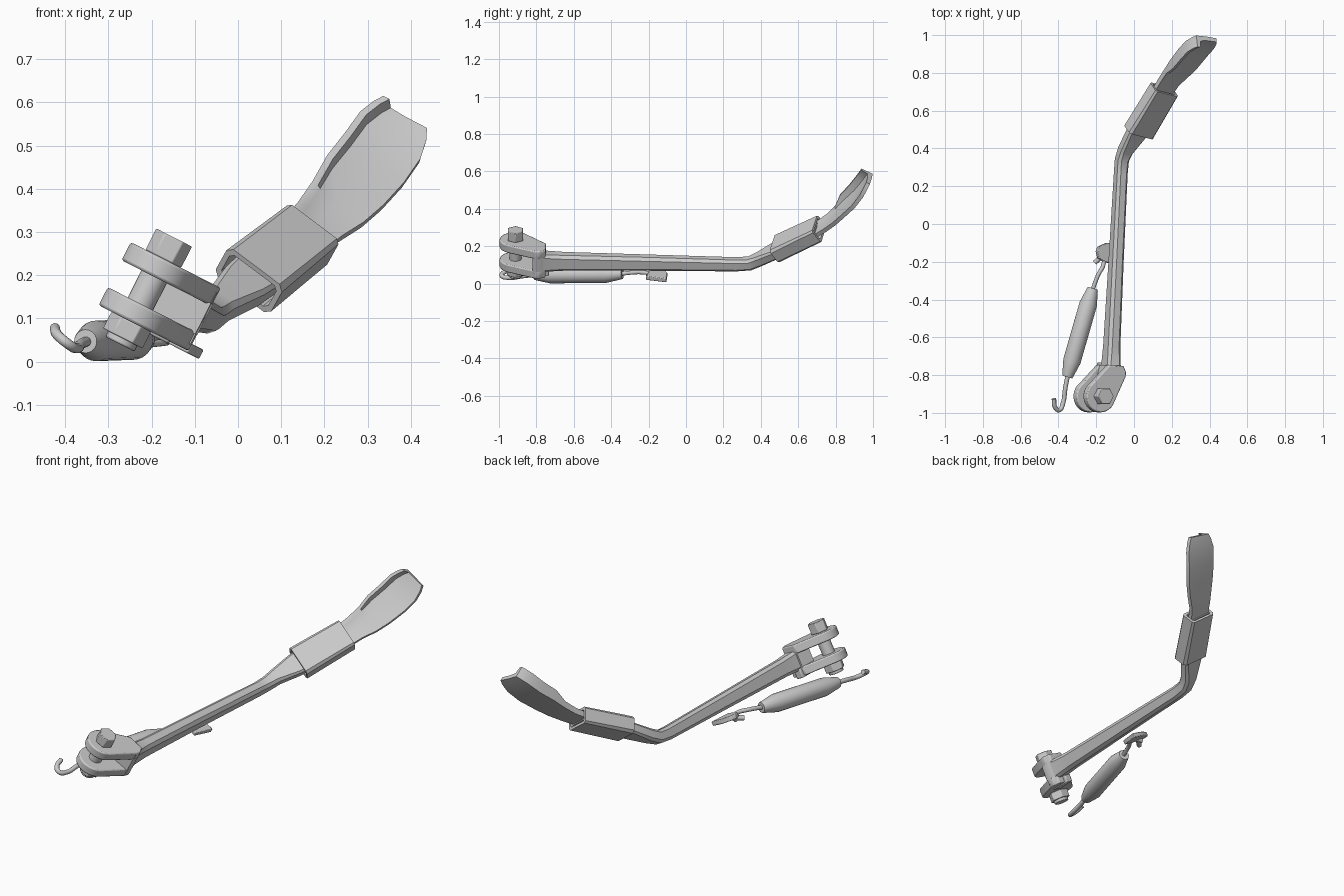
import bpy, bmesh, math
from mathutils import Vector, Matrix

if "Cube" in bpy.data.objects:
    bpy.data.objects.remove(bpy.data.objects["Cube"])

TILT = math.radians(27)
U = Vector((math.cos(TILT), 0, -math.sin(TILT)))   # across the hinge
W = Vector((math.sin(TILT), 0, math.cos(TILT)))    # along the bolt
V = Vector((0, 1, 0))
HINGE = Vector((-0.21, -0.912, 0.165))
FLAT = Vector((0.79, -0.2, -0.60)).normalized()    # width of the foot


def finish(name, bm, angle=35, bevel=0):
    bmesh.ops.recalc_face_normals(bm, faces=bm.faces)
    me = bpy.data.meshes.new(name)
    bm.to_mesh(me)
    bm.free()
    ob = bpy.data.objects.new(name, me)
    bpy.context.collection.objects.link(ob)
    if bevel:
        m = ob.modifiers.new("bevel", 'BEVEL')
        m.width, m.segments, m.limit_method = bevel, 2, 'ANGLE'
    bpy.ops.object.select_all(action='DESELECT')
    bpy.context.view_layer.objects.active = ob
    ob.select_set(True)
    bpy.ops.object.shade_smooth_by_angle(angle=math.radians(angle))
    return ob


def chamfer_rect(a, b, c):
    return [(a, -b + c), (a, b - c), (a - c, b), (-a + c, b),
            (-a, b - c), (-a, -b + c), (-a + c, -b), (a - c, -b)]


def circle(r, n):
    return [(r * math.cos(2 * math.pi * i / n), r * math.sin(2 * math.pi * i / n)) for i in range(n)]


def loft(name, stations, closed=False, tangent=None, angle=35):
    """Stations are (centre, width direction, 2D section)."""
    bm = bmesh.new()
    cs = [Vector(s[0]) for s in stations]
    rings = []
    for i, (c, w, pts) in enumerate(stations):
        t = (tangent or cs[min(i + 1, len(cs) - 1)] - cs[max(i - 1, 0)]).normalized()
        w = (w - t * w.dot(t)).normalized()
        n = w.cross(t)
        rings.append([bm.verts.new(cs[i] + w * p + n * q) for p, q in pts])
    k = len(rings[0])
    for a, b in list(zip(rings, rings[1:])) + ([(rings[-1], rings[0])] if closed else []):
        for j in range(k):
            bm.faces.new((a[j], a[(j + 1) % k], b[(j + 1) % k], b[j]))
    if not closed:
        bm.faces.new(rings[0])
        bm.faces.new(rings[-1])
    return finish(name, bm, angle)


def plate(name, outline, w0, w1, bevel=0, origin=HINGE):
    """Outline in the hinge plane, extruded along the bolt."""
    bm = bmesh.new()
    f = bm.faces.new([bm.verts.new(origin + U * u + V * v + W * w0) for u, v in outline])
    ext = bmesh.ops.extrude_face_region(bm, geom=[f])
    bmesh.ops.translate(bm, vec=W * (w1 - w0),
                        verts=[g for g in ext["geom"] if isinstance(g, bmesh.types.BMVert)])
    return finish(name, bm, 35, bevel)


def rod(name, pts, r):
    cu = bpy.data.curves.new(name, 'CURVE')
    cu.dimensions, cu.bevel_depth, cu.bevel_resolution = '3D', r, 3
    cu.use_fill_caps, cu.resolution_u = True, 6
    sp = cu.splines.new('BEZIER')
    sp.bezier_points.add(len(pts) - 1)
    for bp, p in zip(sp.bezier_points, pts):
        bp.co = p
        bp.handle_left_type = bp.handle_right_type = 'AUTO'
    ob = bpy.data.objects.new(name, cu)
    bpy.context.collection.objects.link(ob)


# Fork lugs and the web joining them
R = 0.085
arc = [(R * math.cos(math.radians(a)), R * math.sin(math.radians(a))) for a in range(125, 341, 12)]
lug = arc + [(0.145, 0.10), (0.15, 0.125), (0.135, 0.16), (0.05, 0.165)]
plate("upper_fork_lug", lug, 0.035, 0.082, 0.006)
plate("lower_fork_lug", lug, -0.082, -0.035, 0.006)
plate("fork_web", [(0.03, 0.09), (0.145, 0.09), (0.15, 0.125), (0.135, 0.16), (0.05, 0.165)], -0.04, 0.04)
plate("stop_block", [(0.05, 0.07), (0.10, 0.07), (0.10, 0.18), (0.06, 0.18)], -0.088, -0.04, 0.005)

# Hinge bolt and nut
plate("bolt_shaft", circle(0.033, 24), -0.10, 0.10)
plate("bolt_head", circle(0.047, 6), 0.082, 0.137, 0.003)
plate("nut", circle(0.052, 6), -0.125, -0.082, 0.003)
plate("nut_collar", circle(0.038, 24), -0.14, -0.12, 0.004)

# Leg, bending and flattening into the sleeve
loft("leg", [
    ((-0.122, -0.815, 0.122), U, chamfer_rect(0.048, 0.078, 0.012)),
    ((-0.122, -0.75, 0.120), U, chamfer_rect(0.040, 0.050, 0.014)),
    ((-0.118, -0.65, 0.119), U, chamfer_rect(0.036, 0.046, 0.016)),
    ((-0.095, -0.20, 0.112), U, chamfer_rect(0.033, 0.040, 0.016)),
    ((-0.070, 0.27, 0.103), U, chamfer_rect(0.031, 0.034, 0.014)),
    ((-0.064, 0.34, 0.108), U, chamfer_rect(0.033, 0.033, 0.014)),
    ((-0.045, 0.39, 0.130), U, chamfer_rect(0.038, 0.032, 0.013)),
    ((0.010, 0.475, 0.175), FLAT, chamfer_rect(0.056, 0.028, 0.010)),
    ((0.060, 0.555, 0.215), FLAT, chamfer_rect(0.062, 0.022, 0.008)),
    ((0.155, 0.705, 0.290), FLAT, chamfer_rect(0.062, 0.018, 0.006)),
])

# Hollow sleeve around the leg
a, b = Vector((0.025, 0.487, 0.187)), Vector((0.16, 0.712, 0.293))
loft("sleeve", [
    (a, FLAT, chamfer_rect(0.082, 0.045, 0.014)),
    (b, FLAT, chamfer_rect(0.076, 0.043, 0.010)),
    (b, FLAT, chamfer_rect(0.062, 0.030, 0.008)),
    (a, FLAT, chamfer_rect(0.069, 0.033, 0.010)),
], closed=True, tangent=b - a)


# Curved foot with a raised lip on one edge
def foot_section(hw, lip, th=0.014):
    return [(-hw, -th), (0, -th - 0.002), (hw, -th), (hw, th - 0.006), (0, th - 0.006),
            (-hw + 0.024, th), (-hw + 0.016, th + lip), (-hw, th + lip)]


loft("foot", [
    ((0.150, 0.695, 0.287), FLAT, foot_section(0.060, 0.002)),
    ((0.185, 0.750, 0.322), FLAT, foot_section(0.064, 0.003)),
    ((0.228, 0.800, 0.362), FLAT, foot_section(0.076, 0.006)),
    ((0.265, 0.845, 0.405), FLAT, foot_section(0.085, 0.030)),
    ((0.310, 0.902, 0.457), FLAT, foot_section(0.087, 0.036)),
    ((0.348, 0.945, 0.510), FLAT, foot_section(0.086, 0.038)),
    ((0.372, 0.967, 0.545), FLAT, foot_section(0.073, 0.038)),
    ((0.384, 0.978, 0.565), FLAT, foot_section(0.060, 0.038)),
])

# Return spring with tapered ends
p, q = Vector((-0.353, -0.81, 0.047)), Vector((-0.218, -0.34, 0.052))
loft("spring_body", [(p.lerp(q, t), Vector((1, 0, 0)), circle(r, 24)) for t, r in
                     ((0, 0.027), (0.02, 0.03), (0.18, 0.047), (0.82, 0.047), (0.98, 0.03), (1, 0.027))])
rod("lower_hook", [(-0.35, -0.80, 0.047), (-0.364, -0.87, 0.040), (-0.375, -0.945, 0.031),
                   (-0.395, -0.985, 0.042), (-0.418, -0.97, 0.062), (-0.424, -0.925, 0.078)], 0.012)
rod("upper_hook", [(-0.22, -0.35, 0.052), (-0.19, -0.27, 0.060), (-0.162, -0.215, 0.058),
                   (-0.165, -0.17, 0.050), (-0.192, -0.16, 0.045)], 0.011)

# Spring anchor tab and peg
tab = Vector((-0.165, -0.155, 0.055))
plate("spring_tab", [(-0.03, 0.035), (-0.04, 0.01), (-0.03, -0.025), (-0.005, -0.04),
                     (0.06, -0.06), (0.09, 0.05), (0.02, 0.055)], -0.01, 0.014, 0.004, tab)
loft("spring_peg", [((-0.165, -0.165, 0.05), V, circle(0.013, 16)),
                    ((-0.208, -0.205, 0.045), V, circle(0.013, 16))])
